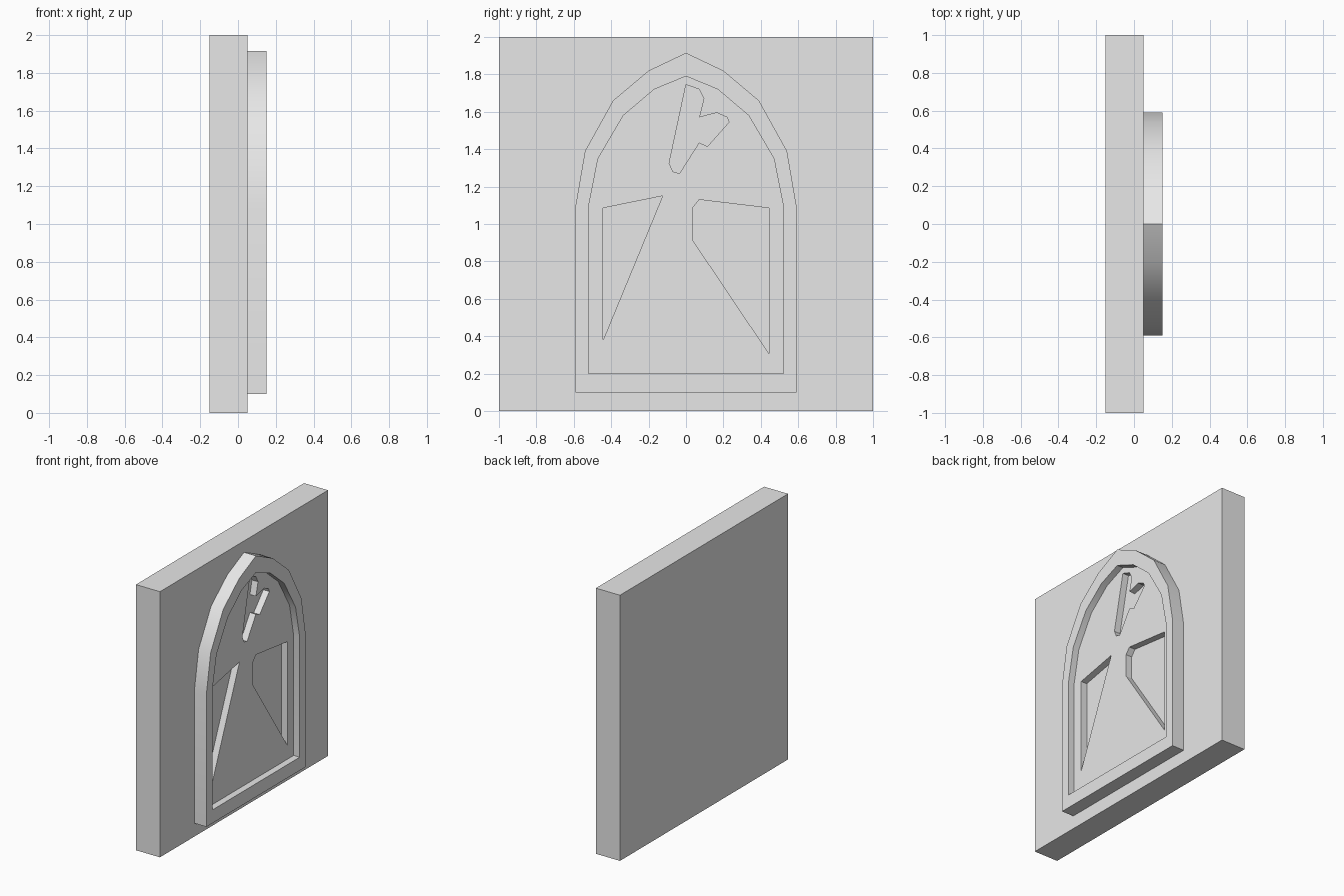
import bpy, bmesh, math

cube = bpy.data.objects.get("Cube")
if cube:
    bpy.data.objects.remove(cube, do_unlink=True)

grey = bpy.data.materials.new("plain_grey")
grey.use_nodes = True
grey.diffuse_color = (0.8, 0.8, 0.8, 1)
grey.node_tree.nodes["Principled BSDF"].inputs["Base Color"].default_value = (0.8, 0.8, 0.8, 1)


def arch(half_side, base):
    """Close a half outline (y, z) by mirroring it; the last point is the apex."""
    right = [(half_side[0][0], base)] + half_side
    return right + [(-y, z) for y, z in reversed(right[:-1])]


def plate(name, outlines, x0, x1):
    """Extrude a flat outline with optional holes along x."""
    bm = bmesh.new()
    edges = []
    for loop in outlines:
        verts = [bm.verts.new((x0, y, z)) for y, z in loop]
        edges += [bm.edges.new((a, b)) for a, b in zip(verts, verts[1:] + verts[:1])]
    bmesh.ops.triangle_fill(bm, edges=edges, use_beauty=True, normal=(1, 0, 0))
    ext = bmesh.ops.extrude_face_region(bm, geom=bm.faces[:], use_keep_orig=True)
    moved = [g for g in ext["geom"] if isinstance(g, bmesh.types.BMVert)]
    bmesh.ops.translate(bm, verts=moved, vec=(x1 - x0, 0, 0))
    bmesh.ops.recalc_face_normals(bm, faces=bm.faces[:])
    mesh = bpy.data.meshes.new(name)
    bm.to_mesh(mesh)
    bm.free()
    mesh.materials.append(grey)
    obj = bpy.data.objects.new(name, mesh)
    bpy.context.collection.objects.link(obj)
    bpy.ops.object.select_all(action="DESELECT")
    obj.select_set(True)
    bpy.context.view_layer.objects.active = obj
    bpy.ops.object.shade_smooth_by_angle(angle=math.radians(30))
    return obj


# Arched outlines
outer = arch([(0.59, 1.1), (0.54, 1.39), (0.39, 1.66), (0.2, 1.82), (0, 1.915)], 0.1)
inner = arch([(0.52, 1.1), (0.47, 1.35), (0.335, 1.58), (0.17, 1.72), (0, 1.79)], 0.2)

# Recesses cut through the raised panel
left_recess = [(-0.445, 1.085), (-0.125, 1.15), (-0.445, 0.375)]
right_recess = [(0.035, 1.085), (0.07, 1.13), (0.445, 1.085), (0.445, 0.305), (0.035, 0.915)]
top_recess = [(0, 1.745), (0.07, 1.72), (0.095, 1.67), (0.07, 1.57), (0.165, 1.595),
              (0.22, 1.57), (0.23, 1.545), (0.115, 1.415), (0.07, 1.435),
              (-0.035, 1.27), (-0.07, 1.28), (-0.09, 1.325)]

# Wall slab, arched frame and recessed panel
plate("wall_slab", [[(-1, 0), (1, 0), (1, 2), (-1, 2)]], -0.15, 0.05)
plate("arch_frame", [outer, inner], 0.05, 0.15)
plate("arch_panel", [inner, left_recess, right_recess, top_recess], 0.05, 0.1)
